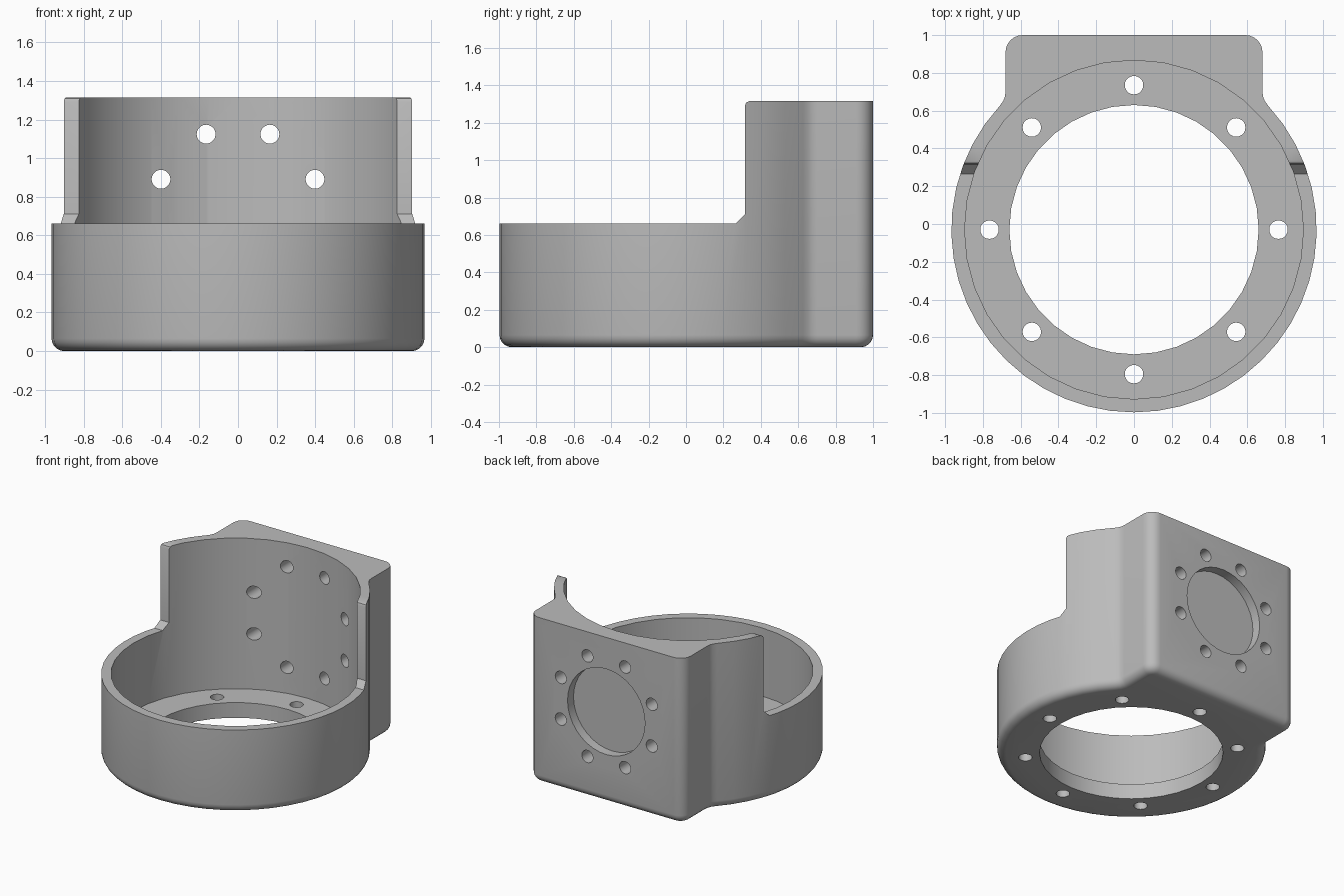
import bpy, bmesh, math
from math import cos, sin, radians, pi
from mathutils import Matrix, Vector

if "Cube" in bpy.data.objects:
    bpy.data.objects.remove(bpy.data.objects["Cube"], do_unlink=True)

CY = -0.03          # ring axis in y
R_OUT, R_CAVITY, R_BORE = 0.967, 0.897, 0.66
HEIGHT, RIM, FLOOR = 1.315, 0.66, 0.12
PLATE_Z = 0.725     # centre of the rear bolt circle

grey = bpy.data.materials.new("plain grey")
grey.use_nodes = True
colour = (0.5, 0.5, 0.5, 1)
grey.diffuse_color = colour
grey.node_tree.nodes["Principled BSDF"].inputs["Base Color"].default_value = colour


def make_object(name, bm):
    bmesh.ops.recalc_face_normals(bm, faces=bm.faces[:])
    mesh = bpy.data.meshes.new(name)
    bm.to_mesh(mesh)
    bm.free()
    obj = bpy.data.objects.new(name, mesh)
    mesh.materials.append(grey)
    bpy.context.collection.objects.link(obj)
    return obj


def prism(name, points, direction, bottom_round=0):
    """Extrude a closed outline; optionally round its first rim."""
    bm = bmesh.new()
    base = bm.faces.new([bm.verts.new(p) for p in points])
    rim = list(base.edges)
    top = bmesh.ops.extrude_face_region(bm, geom=[base], use_keep_orig=True)
    bmesh.ops.translate(bm, vec=direction,
                        verts=[g for g in top["geom"] if isinstance(g, bmesh.types.BMVert)])
    bmesh.ops.recalc_face_normals(bm, faces=bm.faces[:])
    if bottom_round:
        bmesh.ops.bevel(bm, geom=rim, offset=bottom_round, segments=5,
                        profile=0.5, affect='EDGES', clamp_overlap=False)
    return make_object(name, bm)


def cylinder(name, radius, start, end, sides):
    start, end = Vector(start), Vector(end)
    axis = end - start
    turn = axis.to_track_quat('Z', 'Y').to_matrix().to_4x4()
    bm = bmesh.new()
    bmesh.ops.create_cone(bm, cap_ends=True, segments=sides, radius1=radius,
                          radius2=radius, depth=axis.length,
                          matrix=Matrix.Translation((start + end) / 2) @ turn)
    return make_object(name, bm)


def cut(body, cutter):
    cutter.hide_render = True
    mod = body.modifiers.new("cut", 'BOOLEAN')
    mod.operation, mod.solver, mod.object = 'DIFFERENCE', 'EXACT', cutter
    bpy.context.view_layer.objects.active = body
    bpy.ops.object.modifier_apply(modifier=mod.name)
    bpy.data.objects.remove(cutter, do_unlink=True)


# Right-hand half of the rear block: rounded corner, then fillet to the ring
corner = 0.09
half = [(0.68 - corner + corner * cos(a), 1 - corner + corner * sin(a))
        for a in (radians(90 - 15 * i) for i in range(7))]
half += [(0.68, 0.70), (0.683, 0.676), (0.692, 0.652)]
a0 = radians(42.7)
steps = 36
sweep = -(pi + 2 * a0)
arc = [(R_OUT * cos(a0 + sweep * i / steps), CY + R_OUT * sin(a0 + sweep * i / steps))
       for i in range(steps + 1)]
outline = half + arc + [(-x, y) for x, y in reversed(half)]
housing = prism("bearing_housing", [(x, y, 0) for x, y in outline],
                (0, 0, HEIGHT), bottom_round=0.065)

# Round cavity and floor bore
cut(housing, cylinder("cavity_cutter", R_CAVITY, (0, CY, FLOOR), (0, CY, 2), 36))
cut(housing, cylinder("bore_cutter", R_BORE, (0, CY, -0.5), (0, CY, 0.5), 36))

# Lower front rim, with a chamfer at the foot of the wall and a rounded top
step = [(-1.3, RIM), (0.265, RIM), (0.315, 0.71), (0.315, 1.29),
        (0.322, 1.308), (0.34, 1.316), (0.34, 1.6), (-1.3, 1.6)]
cut(housing, prism("front_cutter", [(-1.3, y, z) for y, z in step], (2.6, 0, 0)))

# Shallow round pocket in the rear face
cut(housing, cylinder("pocket_cutter", 0.34, (0, 0.925, PLATE_Z), (0, 1.2, PLATE_Z), 36))

# Bolt holes in the floor and in the rear wall
for i in range(8):
    a = i * pi / 4
    x, y = 0.765 * cos(a), CY + 0.765 * sin(a)
    cut(housing, cylinder("floor_hole_cutter", 0.049, (x, y, -0.2), (x, y, 0.2), 20))
    a += pi / 8
    x, z = 0.432 * cos(a), PLATE_Z + 0.432 * sin(a)
    cut(housing, cylinder("rear_hole_cutter", 0.049, (x, 0.5, z), (x, 1.2, z), 20))

# Smooth the curved walls and keep the edges sharp
bpy.ops.object.select_all(action='DESELECT')
housing.select_set(True)
bpy.context.view_layer.objects.active = housing
bpy.ops.object.shade_smooth_by_angle(angle=radians(30))
